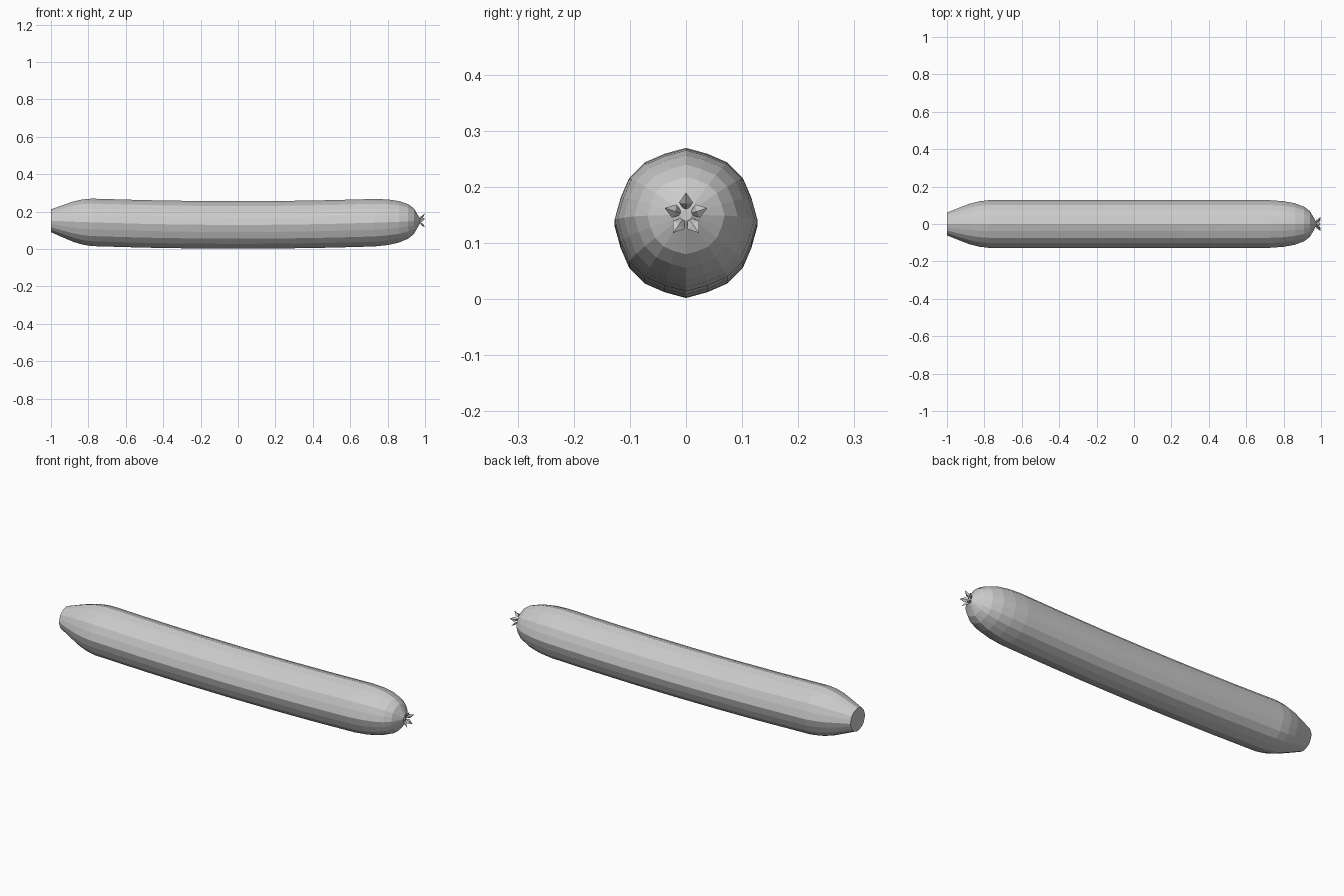
import bpy, bmesh, math
from mathutils import Vector

if "Cube" in bpy.data.objects:
    bpy.data.objects.remove(bpy.data.objects["Cube"])

grey = bpy.data.materials.new("plain grey")
grey.diffuse_color = (0.6, 0.6, 0.6, 1)
grey.use_nodes = True
grey.node_tree.nodes["Principled BSDF"].inputs["Base Color"].default_value = grey.diffuse_color


def make_object(name, bm):
    bmesh.ops.recalc_face_normals(bm, faces=bm.faces)
    mesh = bpy.data.meshes.new(name)
    bm.to_mesh(mesh)
    bm.free()
    mesh.materials.append(grey)
    obj = bpy.data.objects.new(name, mesh)
    bpy.context.collection.objects.link(obj)
    return obj


def spine(x):
    # the fruit sags gently in the middle
    return 0.129 + 0.0225 * x * x


# Fruit body: slightly ridged rings lofted along the curved spine (x, radius)
profile = [(-1, .061), (-.94, .085), (-.88, .108), (-.83, .121), (-.78, .127),
           (-.5, .127), (-.25, .127), (0, .127), (.25, .127), (.5, .127),
           (.73, .127), (.80, .122), (.86, .111), (.91, .092), (.94, .069),
           (.975, .010)]
ridges = [1.0, .965, .985, .985, .965]
SIDES = 20
bm = bmesh.new()
rings = []
for x, r in profile:
    ring = []
    for i in range(SIDES):
        a = 2 * math.pi * i / SIDES
        k = r * ridges[i % 5]
        ring.append(bm.verts.new((x, k * math.sin(a), spine(x) + k * math.cos(a))))
    rings.append(ring)
for a, b in zip(rings, rings[1:]):
    for i in range(SIDES):
        j = (i + 1) % SIDES
        bm.faces.new((a[i], a[j], b[j], b[i]))
bm.faces.new(rings[0])
bm.faces.new(rings[-1])
make_object("fruit_body", bm)

# Blossom: five pointed, creased petals around the tip
bm = bmesh.new()
centre = Vector((0, 0, spine(.97)))
for n in range(5):
    a = 2 * math.pi * n / 5
    out = Vector((0, math.sin(a), math.cos(a)))
    side = Vector((0, math.cos(a), -math.sin(a)))

    def point(x, r, w=0):
        return bm.verts.new(centre + Vector((x, 0, 0)) + out * r + side * w)

    base, tip = point(.966, .005), point(1.0, .040)
    left, right = point(.983, .022, -.0125), point(.983, .022, .0125)
    front, back = point(.990, .020), point(.977, .024)
    for mid in (front, back):
        for edge in (left, right):
            bm.faces.new((base, edge, mid))
            bm.faces.new((edge, tip, mid))
make_object("blossom_petals", bm)
